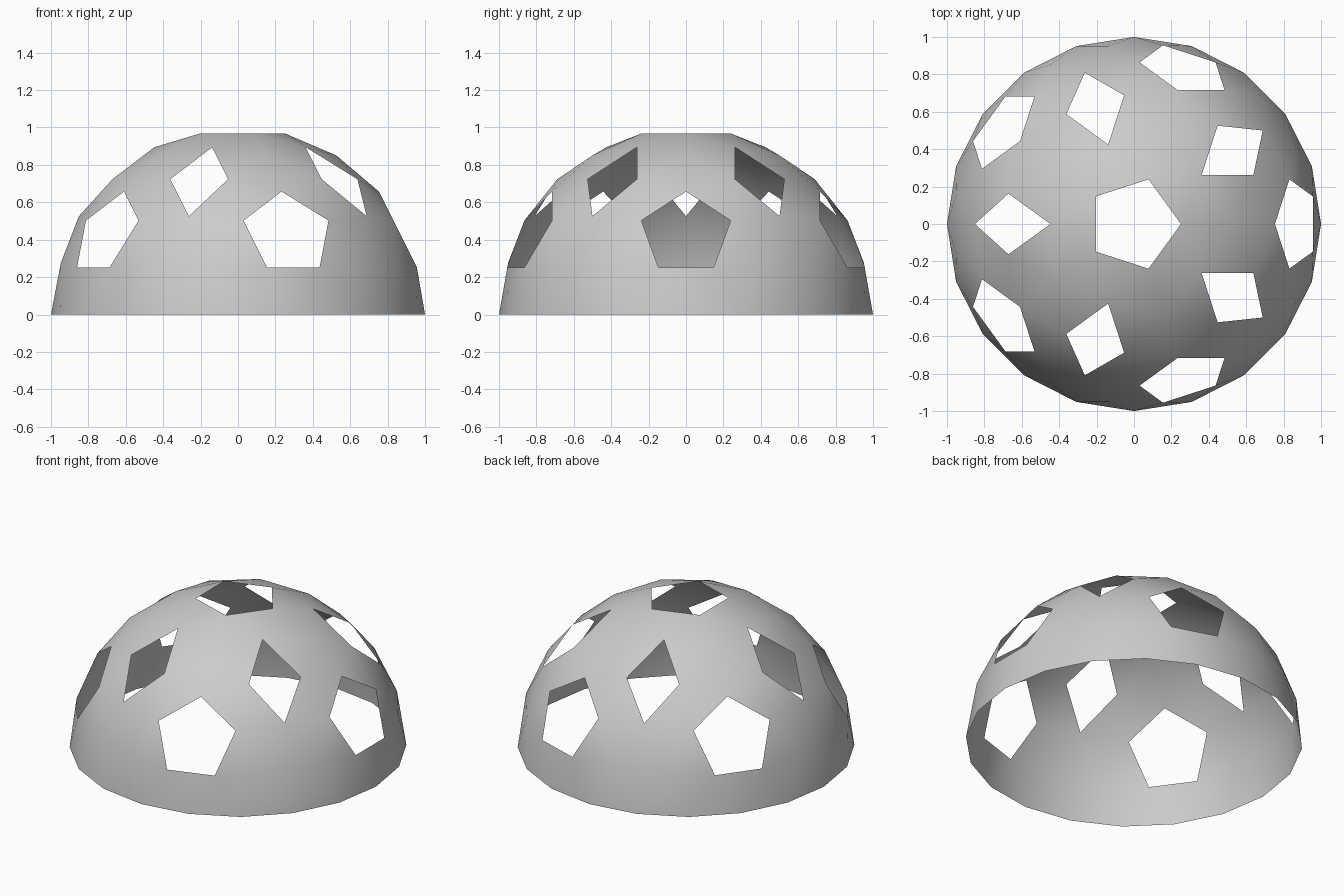
import bpy, bmesh, math
from mathutils import Vector

if "Cube" in bpy.data.objects:
    bpy.data.objects.remove(bpy.data.objects["Cube"])


def ring(radius, z, start):
    """Five points around the vertical axis."""
    return [Vector((radius * math.cos(math.radians(start + 72 * k)),
                    radius * math.sin(math.radians(start + 72 * k)), z))
            for k in range(5)]


# Geodesic sphere with a vertex at the top
bm = bmesh.new()
bmesh.ops.create_icosphere(bm, subdivisions=3, radius=1.0)

# Hole centres: pentagons on the five-way vertices, diamonds between them
pentagons = [Vector((0, 0, 1))] + ring(0.894, 0.447, 0)
diamonds = ring(0.67, 0.723, 36)


def is_open(face):
    c = face.calc_center_median()
    return (c.z < 0
            or any((c - p).length < 0.2 for p in pentagons)
            or any((c - d).length < 0.13 for d in diamonds))


# Remove the lower half and the windows
bmesh.ops.delete(bm, geom=[f for f in bm.faces if is_open(f)], context='FACES')
for f in bm.faces:
    f.smooth = True

mesh = bpy.data.meshes.new("dome_shell")
bm.to_mesh(mesh)
bm.free()
dome = bpy.data.objects.new("dome_shell", mesh)
bpy.context.collection.objects.link(dome)

# Plain grey
grey = bpy.data.materials.new("light_grey")
grey.diffuse_color = (0.6, 0.6, 0.6, 1)
grey.use_nodes = True
grey.node_tree.nodes["Principled BSDF"].inputs["Base Color"].default_value = grey.diffuse_color
mesh.materials.append(grey)
